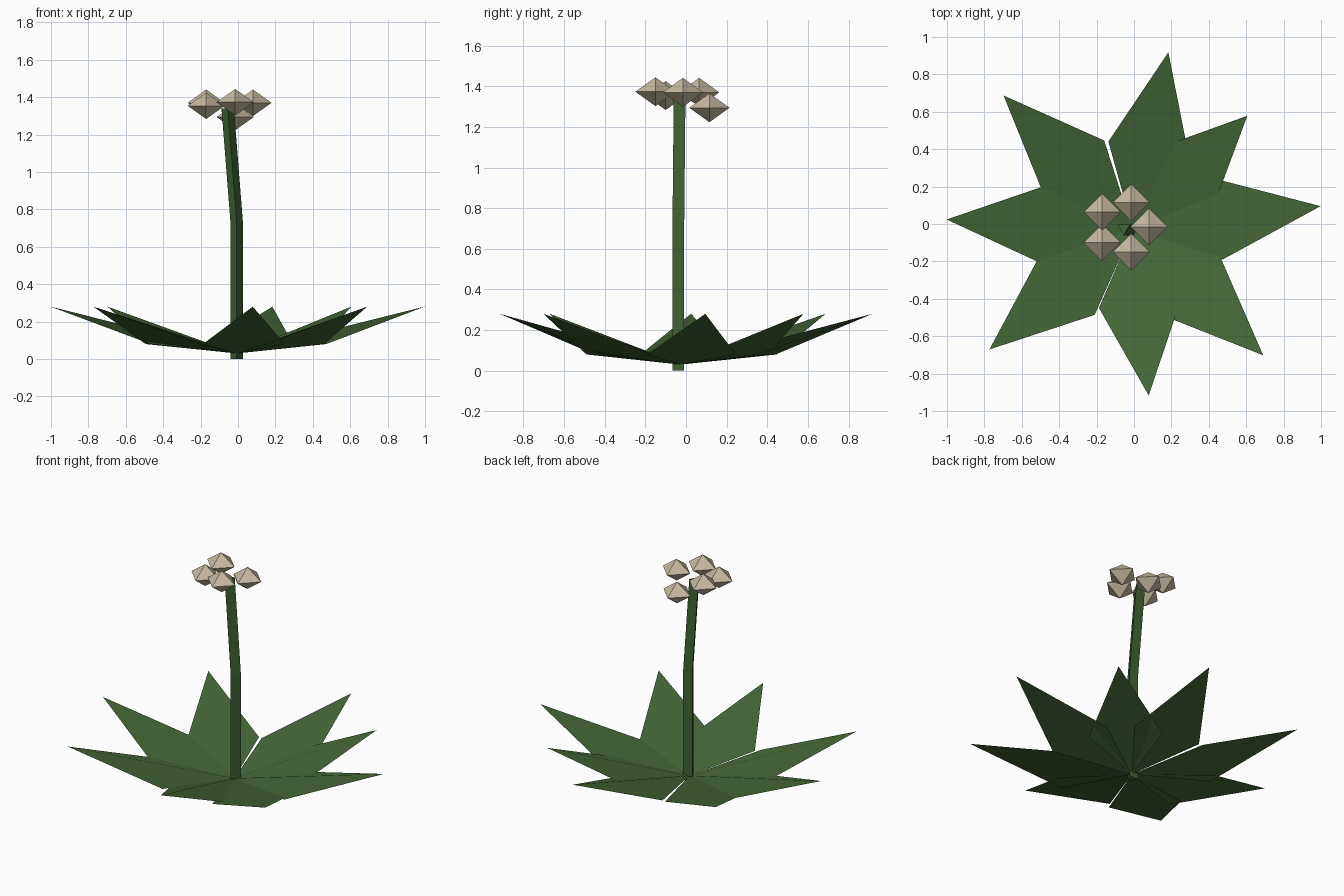
import bpy, bmesh, math
from mathutils import Vector, Matrix

if "Cube" in bpy.data.objects:
    bpy.data.objects.remove(bpy.data.objects["Cube"])


def material(name, rgb):
    m = bpy.data.materials.new(name)
    m.diffuse_color = (*rgb, 1)
    m.use_nodes = True
    m.node_tree.nodes["Principled BSDF"].inputs["Base Color"].default_value = m.diffuse_color
    return m


LEAF = material("leaf green", (0.060, 0.135, 0.038))
STEM = material("stem green", (0.055, 0.130, 0.038))
BLOOM = material("pale cream", (0.57, 0.49, 0.36))


def add_object(name, bm, mat):
    me = bpy.data.meshes.new(name)
    bm.to_mesh(me)
    bm.free()
    me.materials.append(mat)
    ob = bpy.data.objects.new(name, me)
    bpy.context.collection.objects.link(ob)
    return ob


CX, CY = -0.007, -0.028

# rosette of leaves: (angle, length), each one kite-shaped quad bent along its midrib
leaves = [(7, 1.012), (44.7, 0.862), (78.6, 0.965), (134, 0.994),
          (177, 0.996), (220, 1.0), (275.5, 0.893), (316, 0.97)]
for i, (angle, length) in enumerate(leaves):
    bm = bmesh.new()
    turn = Matrix.Translation((CX, CY, 0)) @ Matrix.Rotation(math.radians(angle), 4, 'Z')
    kite = [bm.verts.new(turn @ Vector(p)) for p in (
        (0, 0, 0.03), (0.45 * length, -0.22, 0.08),
        (length, 0, 0.28), (0.45 * length, 0.22, 0.08))]
    bm.faces.new(kite)
    add_object(f"leaf_{i + 1}", bm, LEAF)

# three-sided stem that bends halfway up
bm = bmesh.new()
rings = []
for x, y, z in ((CX, CY, 0), (CX, CY, 0.73), (-0.055, -0.022, 1.34)):
    rings.append([bm.verts.new((x + 0.0385 * math.cos(math.radians(a)),
                                y + 0.0385 * math.sin(math.radians(a)), z))
                  for a in (30, 150, 270)])
for lower, upper in zip(rings, rings[1:]):
    for k in range(3):
        n = (k + 1) % 3
        bm.faces.new((lower[k], lower[n], upper[n], upper[k]))
bm.faces.new(rings[0][::-1])
bm.faces.new(rings[-1])
add_object("stem", bm, STEM)

# ring of five octahedral blossoms
blossoms = [(0.08, -0.015, 1.37), (-0.015, 0.115, 1.294), (-0.17, 0.065, 1.37),
            (-0.17, -0.10, 1.354), (-0.015, -0.15, 1.373)]
for i, centre in enumerate(blossoms):
    bm = bmesh.new()
    top, bottom = bm.verts.new((0, 0, 0.071)), bm.verts.new((0, 0, -0.071))
    r = 0.099
    ring = [bm.verts.new(p) for p in ((r, 0, 0), (0, r, 0), (-r, 0, 0), (0, -r, 0))]
    for k in range(4):
        n = (k + 1) % 4
        bm.faces.new((ring[k], ring[n], top))
        bm.faces.new((ring[n], ring[k], bottom))
    add_object(f"blossom_{i + 1}", bm, BLOOM).location = centre
